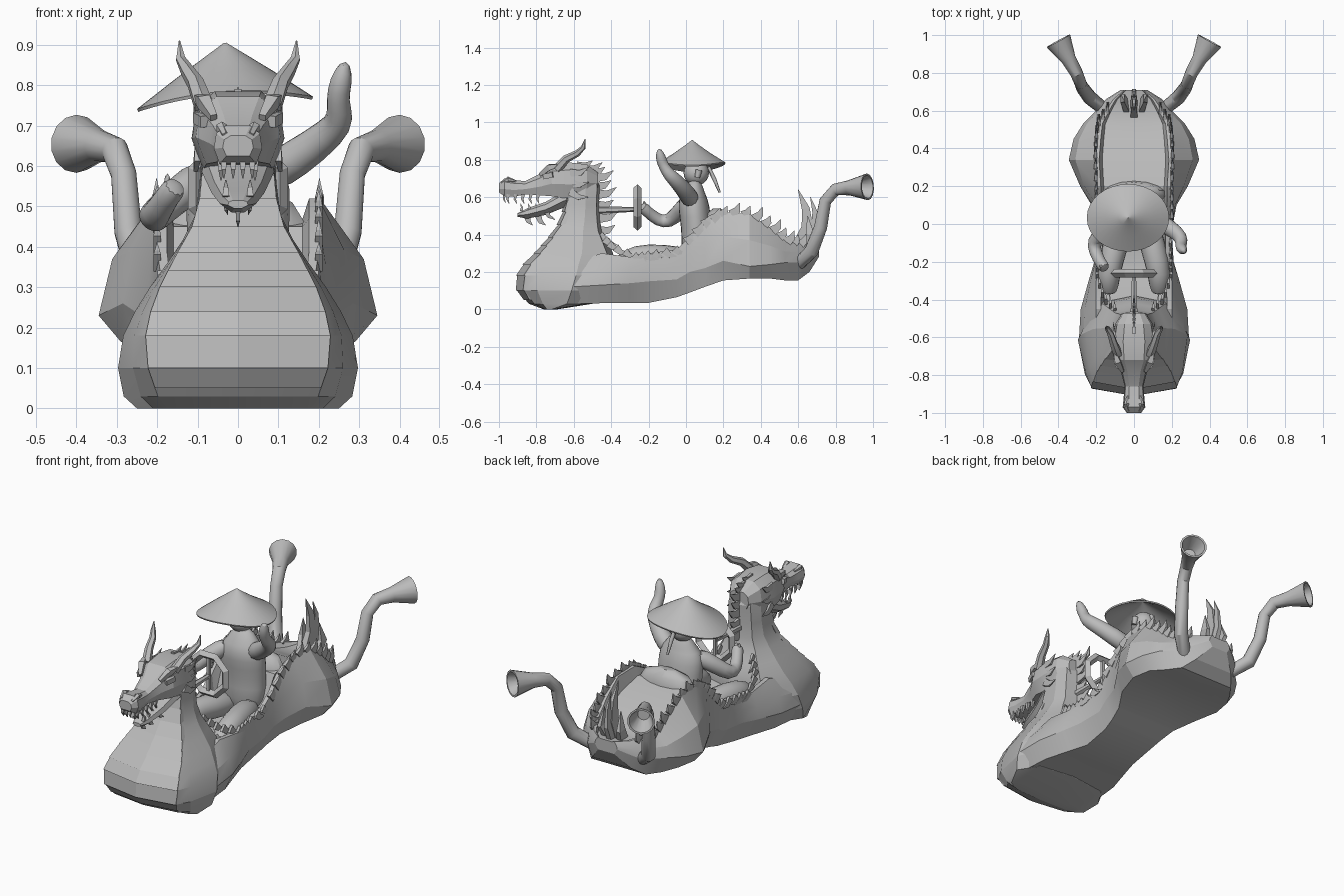
import bpy, bmesh
from math import sin, cos, pi, radians
from mathutils import Vector

cube = bpy.data.objects.get("Cube")
if cube:
    bpy.data.objects.remove(cube)

GREY = (0.5, 0.5, 0.5, 1)
mat = bpy.data.materials.new("plain grey")
mat.use_nodes = True
mat.diffuse_color = GREY
mat.node_tree.nodes["Principled BSDF"].inputs["Base Color"].default_value = GREY


def finish(obj, name, angle=20, mirror=False, subsurf=0):
    """Name, colour and shade an object."""
    obj.name = name
    obj.data.materials.clear()
    obj.data.materials.append(mat)
    bpy.ops.object.select_all(action='DESELECT')
    obj.select_set(True)
    bpy.context.view_layer.objects.active = obj
    if angle:
        bpy.ops.object.shade_smooth_by_angle(angle=radians(angle))
    if mirror:
        obj.modifiers.new("mirror", 'MIRROR').use_mirror_merge = False
    if subsurf:
        mod = obj.modifiers.new("round", 'SUBSURF')
        mod.levels = mod.render_levels = subsurf
    return obj


def build(name, lofts, **style):
    """One object out of several capped lofts, each a list of equal rings."""
    bm = bmesh.new()
    for rings in lofts:
        vs = [[bm.verts.new(p) for p in ring] for ring in rings]
        n = len(vs[0])
        for a, b in zip(vs, vs[1:]):
            for i in range(n):
                j = (i + 1) % n
                bm.faces.new((a[i], a[j], b[j], b[i]))
        bm.faces.new(vs[0][::-1])
        bm.faces.new(vs[-1])
    bmesh.ops.recalc_face_normals(bm, faces=bm.faces)
    mesh = bpy.data.meshes.new(name)
    bm.to_mesh(mesh)
    bm.free()
    obj = bpy.data.objects.new(name, mesh)
    bpy.context.collection.objects.link(obj)
    return finish(obj, name, **style)


def both(half):
    """Closed symmetric ring from its +x half; first and last points on x = 0."""
    return half + [(-x, y, z) for x, y, z in half[-2:0:-1]]


def tube(path, radii, sides=8, flat=1.0):
    """Rings along a path; flat scales the thickness across x."""
    pts = [Vector(p) for p in path]
    rings = []
    for i, (p, r) in enumerate(zip(pts, radii)):
        t = (pts[min(i + 1, len(pts) - 1)] - pts[max(i - 1, 0)]).normalized()
        u = Vector((1, 0, 0))
        u = (u - t * u.dot(t)).normalized()
        v = t.cross(u)
        angles = [2 * pi * (k + 0.5) / sides for k in range(sides)]
        rings.append([p + u * (r * flat * cos(a)) + v * (r * sin(a)) for a in angles])
    return rings


def blade(base, d, r, flat=0.35):
    """Curved, pointed scale."""
    b, d = Vector(base), Vector(d)
    bend = Vector((0, d.z, -d.y)) * 0.15
    return tube([b, b + d * 0.5 + bend, b + d], [r, r * 0.7, 0.002], 4, flat)


def along(pts, t):
    f = t * (len(pts) - 1)
    i = min(int(f), len(pts) - 2)
    return Vector(pts[i]).lerp(Vector(pts[i + 1]), f - i)


def row(pts, n, d, r):
    return [blade(along(pts, i / (n - 1)), Vector(d) * (1 + 0.25 * (i % 2)), r)
            for i in range(n)]


# Hull: y, bottom z, bottom width, widest, its z, rim width, rim z, floor z
STATIONS = [
    (-.62, .03, .25, .292, .12, .2, .25, .24), (-.45, .033, .235, .282, .13, .2, .3, .24),
    (-.3, .035, .19, .24, .14, .2, .28, .2), (-.2, .035, .16, .21, .15, .19, .3, .18),
    (-.05, .065, .16, .2, .16, .19, .32, .2), (.02, .09, .17, .21, .2, .2, .39, .25),
    (.1, .12, .19, .225, .22, .2, .47, .45), (.2, .155, .25, .285, .26, .2, .52, .47),
    (.34, .165, .29, .345, .23, .21, .51, .43), (.45, .165, .27, .32, .24, .2, .44, .38),
    (.53, .155, .22, .27, .25, .19, .37, .345), (.6, .155, .17, .2, .25, .15, .36, .335),
    (.66, .2, .12, .15, .27, .11, .35, .34), (.71, .28, .05, .07, .31, .05, .35, .345)]
hull = []
for y, zb, wb, w, zm, wt, zt, zf in STATIONS:
    half = [(0, zb), (wb, zb), (w, zm), (w * .75 + wt * .25, zm * .5 + zt * .5),
            (wt, zt), (wt * .88, zt), (wt * .8, zf), (0, zf)]
    hull.append(both([(x, y, z) for x, z in half]))
build("hull", [hull])

# Chest and neck: z, front y, back y, half width
BUST = [(0, -.76, -.69, .25), (.03, -.84, -.5, .283), (.1, -.9, -.42, .297),
        (.18, -.9, -.38, .284), (.24, -.865, -.38, .255), (.3, -.805, -.39, .218),
        (.36, -.75, -.42, .175), (.42, -.7, -.45, .135), (.48, -.665, -.46, .105),
        (.56, -.645, -.465, .095), (.66, -.65, -.46, .09), (.74, -.66, -.5, .08)]


def belly_share(z):
    """Part of the half width taken up by the flat belly."""
    return min(.68 + .7 * z, .95)


bust = []
for z, yf, yb, w in BUST:
    d, k = yb - yf, belly_share(z)
    half = [(0, yf), (k * w, yf + .08 * d), ((k + 1) / 2 * w, yf + .22 * d), (w, yf + .6 * d),
            (.75 * w, yb - .08 * d), (0, yb)]
    bust.append(both([(x, y, z) for x, y in half]))
build("chest_and_neck", [bust])


def bust_at(z):
    for a, b in zip(BUST, BUST[1:]):
        if z <= b[0]:
            return Vector(a[1:]).lerp(Vector(b[1:]), (z - a[0]) / (b[0] - a[0]))


def plate_ring(z, out):
    yf, yb, w = bust_at(z)
    x, y = belly_share(z) * w, yf + .08 * (yb - yf)
    return both([(0, yf - out, z), (x, y - out, z), (x, y + .02, z), (0, y + .02, z)])


# Overlapping belly plates
bands = [.05, .1, .18, .24, .3, .34, .385, .45, .52, .58]
build("belly_plates", [[plate_ring(a, .01), plate_ring(b, .003)]
                       for a, b in zip(bands, bands[1:])], angle=0)


# Head and jaw: y, half width, bottom z, top z
def skull(rows, chin):
    return [both([(0, y, b), (w * chin, y, b), (w, y, b + (t - b) * .4),
                  (w * .9, y, b + (t - b) * .8), (w * .5, y, t), (0, y, t)])
            for y, w, b, t in rows]


build("head", [skull([
    (-1, .038, .625, .675), (-.97, .06, .605, .7), (-.92, .055, .602, .692),
    (-.86, .05, .615, .685), (-.78, .07, .61, .725), (-.72, .105, .605, .772),
    (-.62, .115, .59, .785), (-.53, .1, .61, .775), (-.47, .06, .64, .73)], .75)])
build("lower_jaw", [skull([(-.9, .025, .495, .515), (-.85, .045, .485, .54),
                           (-.75, .065, .505, .575), (-.64, .09, .55, .64)], .35)])
build("beard", [blade((0, -.85, .5), (0, .03, -.05), .025),
                blade((0, -.79, .5), (0, .04, -.05), .025),
                blade((.035, -.75, .53), (-.01, .05, -.05), .02),
                blade((-.035, -.75, .53), (.01, .05, -.05), .02)], angle=0)
teeth = []
for i in range(5):
    y = -.95 + i * .04
    teeth.append(blade((.042, y, .615), (0, .005, -.05), .013, 1))
    teeth.append(blade((.03, y + .07, .525), (0, -.005, .04), .012, 1))
for x in (.012, .035):
    teeth.append(blade((x, -.97, .615), (0, .005, -.045), .011, 1))
build("teeth", teeth, angle=0, mirror=True)

# Brows, nostrils, ears and horns
build("brows", [tube([(.06, -.78, .72), (.085, -.73, .76), (.105, -.67, .772)],
                     [.012, .022, .008], 4),
                tube([(.08, -.76, .71), (.098, -.71, .72)], [.02, .02], 4)],
      angle=0, mirror=True)
build("nostrils", [tube([(.03, -.985, .675), (.04, -.95, .695), (.035, -.91, .685)],
                        [.01, .015, .006], 6)], mirror=True)
build("ears", [blade((.1, -.62, z), (.01, .1, dz), .03)
               for z, dz in ((.73, .03), (.68, 0), (.63, -.03))], angle=0, mirror=True)
build("horns", [tube([(.085, -.69, .75), (.105, -.64, .805), (.125, -.58, .835),
                      (.142, -.55, .865), (.145, -.54, .91)],
                     [.026, .022, .018, .013, .002], 6)], mirror=True)

# Scale crests
build("mane", row([(0, -.58, .765), (0, -.49, .72), (0, -.47, .6), (0, -.46, .42)],
                  9, (0, .08, .03), .036), angle=0)
build("cockpit_scales", row([(.1, -.46, .4), (.16, -.4, .34), (.195, -.28, .29),
                             (.192, -.2, .3), (.192, -.06, .325)],
                            11, (.005, .055, -.025), .03), angle=0, mirror=True)
build("rear_scales",
      row([(.2, .0, .36), (.2, .1, .46), (.2, .2, .51), (.205, .34, .5), (.2, .45, .43),
           (.19, .53, .36), (.14, .6, .34)], 14, (0, .035, .05), .038),
      angle=0, mirror=True)
build("tail_fin", [
    tube([(0, .6, .32), (0, .65, .44), (0, .64, .54), (0, .6, .64)],
         [.06, .045, .03, .002], 4, .45),
    tube([(0, .64, .32), (0, .69, .42), (0, .69, .52), (0, .665, .6)],
         [.05, .035, .02, .002], 4, .45)]
      + [tube([(s * .04, .62, .32), (s * .06, .665, .4), (s * .05, .65, .5)],
              [.045, .035, .002], 4, .45) for s in (-1, 1)], angle=0)

# Exhaust pipes with hollow flared mouths
pipe = tube([(.15, .6, .24), (.235, .67, .31), (.272, .72, .44), (.283, .745, .58),
             (.305, .8, .64), (.345, .87, .65), (.4, .97, .655)],
            [.034, .038, .035, .032, .034, .04, .072], 14)
mouth, throat = Vector((.4, .97, .655)), Vector((-.04, -.08, 0))
pipe.append([mouth.lerp(p, .86) for p in pipe[-1]])
pipe.append([mouth.lerp(p, .5) + throat for p in pipe[-1]])
build("exhaust_pipes", [pipe], mirror=True, angle=30)

# Steering wheel and column
bpy.ops.mesh.primitive_torus_add(major_segments=8, minor_segments=4, major_radius=.112,
                                 minor_radius=.022, location=(0, -.26, .545),
                                 rotation=(pi / 2, pi / 8, 0))
finish(bpy.context.object, "steering_wheel", angle=0)
build("steering_column", [
    tube([(0, -.5, .53), (0, -.26, .535)], [.022, .012], 6),
    tube([(0, -.26, .44), (0, -.26, .65)], [.012, .012], 4)], angle=0)

# Driver
build("seat_back", [tube([(0, .15, .25), (0, .16, .45), (0, .165, .51), (0, .165, .54)],
                         [.07, .07, .055, .02], 14, 2.5)], angle=40)
build("driver_torso", [tube([(0, .05, .24), (0, .06, .38), (0, .05, .5), (0, .035, .59),
                             (0, .045, .635), (-.01, .05, .69)],
                            [.09, .082, .088, .085, .055, .036], 12, 1.55)],
      angle=60, subsurf=1)
build("driver_legs", [tube([(.06, .04, .26), (.1, -.12, .28), (.14, -.27, .29),
                            (.13, -.38, .23)], [.07, .072, .066, .05], 10)],
      angle=60, mirror=True, subsurf=1)
build("left_arm", [tube([(.07, .03, .575), (.14, .01, .615), (.235, -.05, .685),
                         (.256, -.09, .72), (.245, -.12, .765), (.255, -.135, .81),
                         (.267, -.145, .86)],
                        [.055, .05, .042, .036, .028, .032, .012], 10)], angle=60, subsurf=1)
build("right_arm", [tube([(-.07, .03, .585), (-.15, -.03, .53), (-.218, -.09, .465),
                          (-.205, -.15, .475), (-.175, -.21, .525), (-.15, -.24, .555)],
                         [.055, .045, .042, .038, .03, .036], 10),
                    tube([(-.175, -.22, .53), (-.175, -.225, .585)], [.014, .008], 6)],
      angle=60, subsurf=1)
bpy.ops.mesh.primitive_uv_sphere_add(segments=16, ring_count=10, radius=.068,
                                     location=(-.02, .055, .73))
finish(bpy.context.object, "driver_head", angle=60)
build("driver_ears", [tube([(x - .02, .06, .705), (x - .02, .07, .745)], [.014, .018], 6)
                      for x in (-.068, .068)], angle=60)
build("pigtail", [tube([(-.02, .12, .76), (-.015, .15, .7), (-.01, .18, .625)],
                       [.01, .011, .006], 6)], angle=60)


# Drooping conical hat, wider across than deep
def hat_ring(r, z):
    ring = []
    for k in range(32):
        x, y = r * cos(k * pi / 16), r * .82 * sin(k * pi / 16)
        ring.append((x - .032, y + .033, .785 + z - .6 * x * x + .07 * x))
    return ring


build("hat", [[hat_ring(r, z) for r, z in ((.003, .12), (.05, .09), (.12, .05), (.218, 0),
                                           (.215, -.008), (.12, .036), (.003, .1))]], angle=35)
